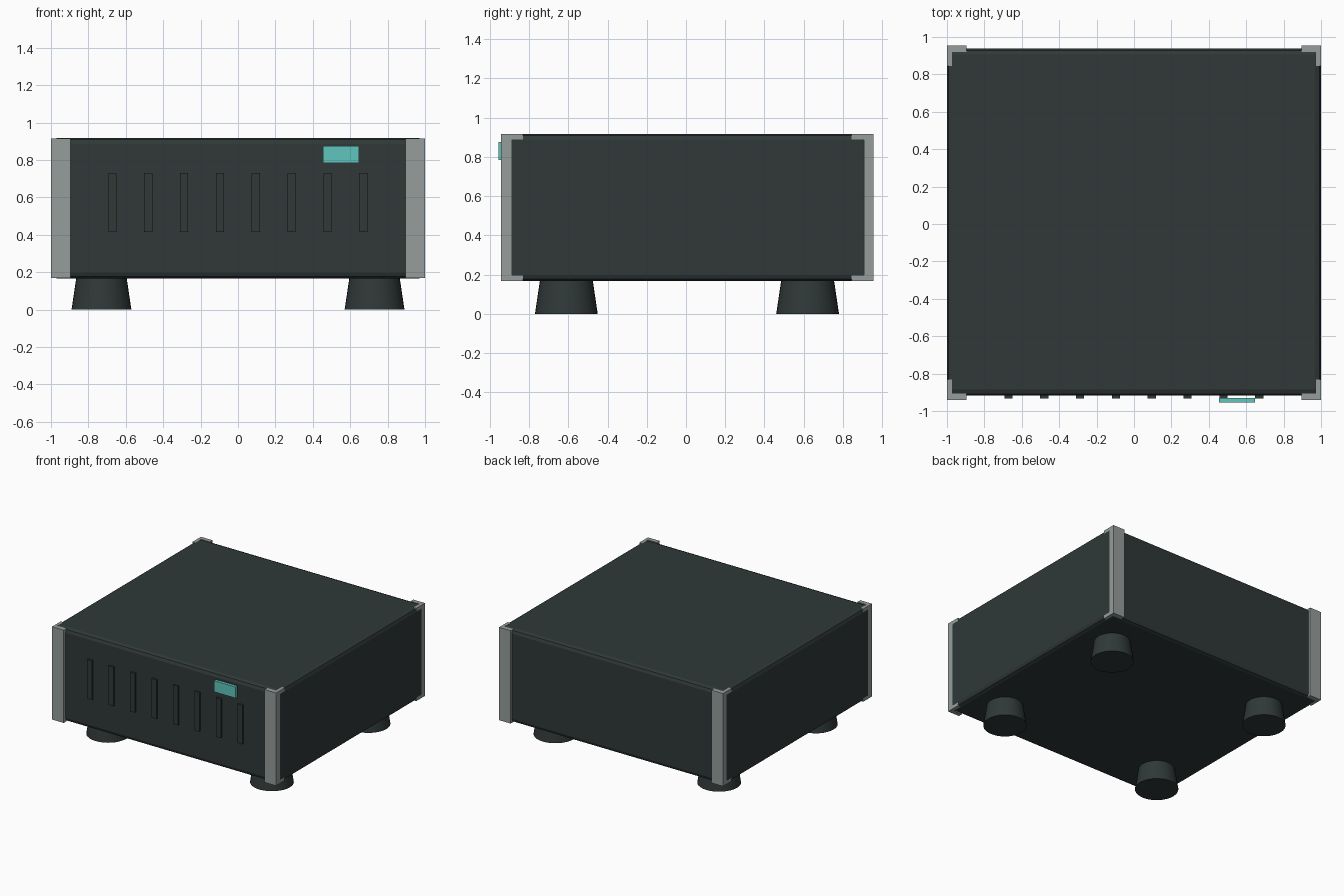
import bpy
import bmesh
from mathutils import Matrix, Vector

cube = bpy.data.objects.get("Cube")
if cube:
    bpy.data.objects.remove(cube, do_unlink=True)


def material(name, rgb):
    mat = bpy.data.materials.new(name)
    mat.use_nodes = True
    mat.diffuse_color = (*rgb, 1)
    mat.node_tree.nodes["Principled BSDF"].inputs["Base Color"].default_value = (*rgb, 1)
    return mat


charcoal = material("charcoal", (0.029, 0.040, 0.039))
grey = material("bracket grey", (0.305, 0.337, 0.33))
teal = material("teal", (0.115, 0.56, 0.51))


def finish(name, bm, mat):
    bmesh.ops.recalc_face_normals(bm, faces=bm.faces)
    mesh = bpy.data.meshes.new(name)
    bm.to_mesh(mesh)
    bm.free()
    mesh.materials.append(mat)
    obj = bpy.data.objects.new(name, mesh)
    bpy.context.collection.objects.link(obj)
    return obj


def box(name, low, high, mat, bevel=0):
    low, high = Vector(low), Vector(high)
    bm = bmesh.new()
    bmesh.ops.create_cube(bm, size=1)
    bmesh.ops.scale(bm, vec=high - low, verts=bm.verts)
    bmesh.ops.translate(bm, vec=(low + high) / 2, verts=bm.verts)
    if bevel:
        bmesh.ops.bevel(bm, geom=bm.edges[:], offset=bevel, segments=2,
                        profile=0.5, affect='EDGES')
    return finish(name, bm, mat)


def bracket(name, sx, sy, y_outer):
    """Upright L-shaped corner strip, its arms running inward."""
    x, y = 0.9985, abs(y_outer)
    profile = [(x, y), (x - 0.104, y), (x - 0.104, y - 0.035),
               (x - 0.025, y - 0.035), (x - 0.025, y - 0.111), (x, y - 0.111)]
    bm = bmesh.new()
    face = bm.faces.new([bm.verts.new((sx * px, sy * py, 0.168)) for px, py in profile])
    top = bmesh.ops.extrude_face_region(bm, geom=[face])["geom"]
    bmesh.ops.translate(bm, vec=(0, 0, 0.748),
                        verts=[v for v in top if isinstance(v, bmesh.types.BMVert)])
    finish(name, bm, grey)


def foot(name, x, y):
    """Tapered round foot, wider at the floor."""
    bm = bmesh.new()
    bmesh.ops.create_cone(bm, cap_ends=True, segments=32, radius1=0.16, radius2=0.134,
                          depth=0.175, matrix=Matrix.Translation((x, y, 0.0875)))
    obj = finish(name, bm, charcoal)
    bpy.ops.object.select_all(action='DESELECT')
    obj.select_set(True)
    bpy.context.view_layer.objects.active = obj
    bpy.ops.object.shade_smooth_by_angle(angle=0.6)


# Main case with softened edges
box("case", (-1, -0.918, 0.167), (1, 0.938, 0.918), charcoal, bevel=0.032)

# Corner strips and feet
for side, sx in (("right", -1), ("left", 1)):
    for end, sy, y_outer in (("front", -1, -0.942), ("back", 1, 0.955)):
        bracket(f"{end}_{side}_corner_strip", sx, sy, y_outer)
        foot(f"{end}_{side}_foot", sx * 0.73, sy * 0.615 + 0.005)

# Raised ribs across the front panel
for i in range(8):
    x = -0.671 + i * 0.1915
    box(f"front_rib_{i + 1}", (x - 0.022, -0.932, 0.415), (x + 0.022, -0.91, 0.73), charcoal)

# Small display plate standing just off the front
box("display_plate", (0.455, -0.955, 0.785), (0.648, -0.93, 0.875), teal)
